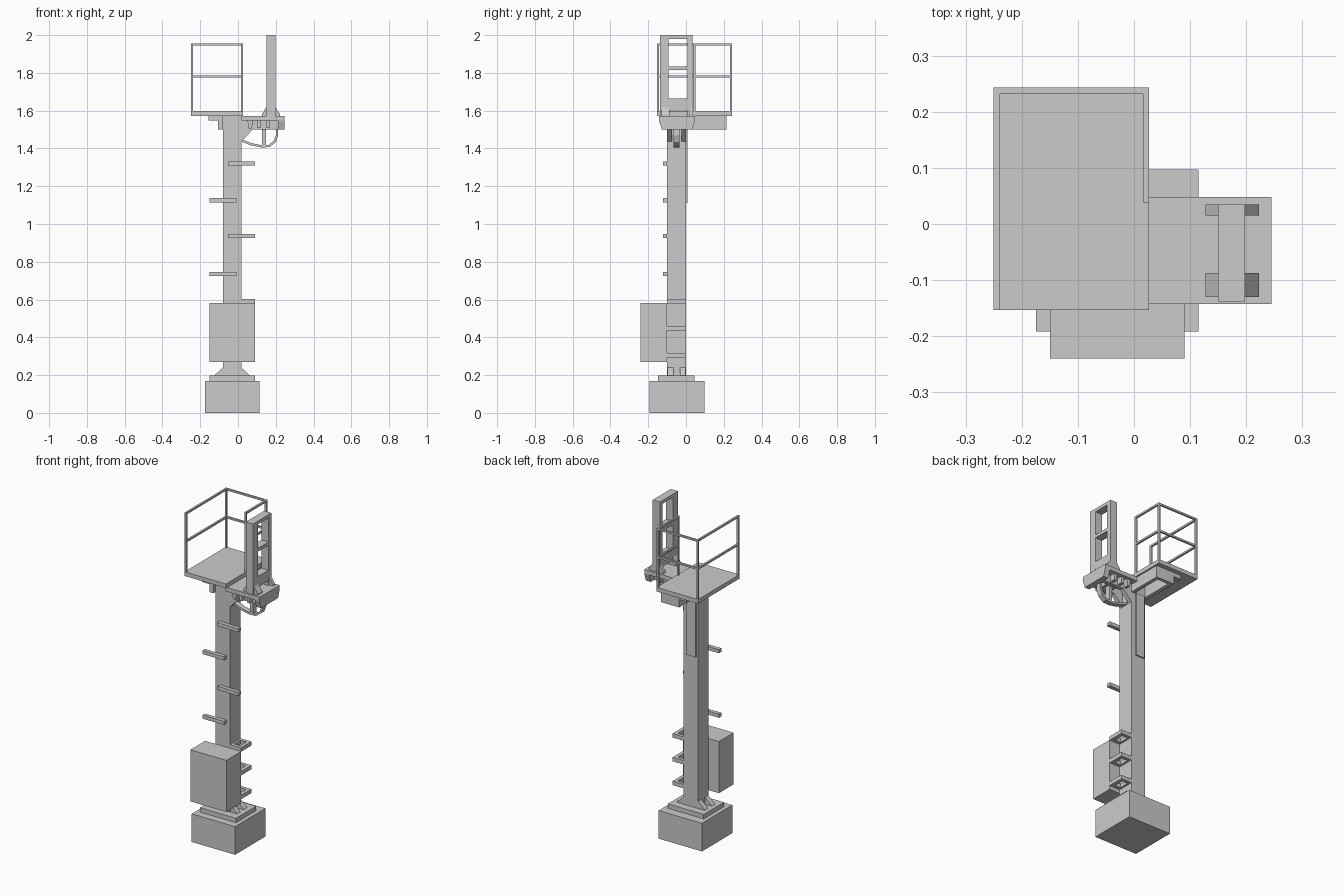
import bpy, bmesh, math
from mathutils import Vector

if "Cube" in bpy.data.objects:
    bpy.data.objects.remove(bpy.data.objects["Cube"])


def finish(name, bm):
    bmesh.ops.recalc_face_normals(bm, faces=bm.faces)
    me = bpy.data.meshes.new(name)
    bm.to_mesh(me)
    bm.free()
    ob = bpy.data.objects.new(name, me)
    bpy.context.collection.objects.link(ob)
    return ob


def add_prism(bm, pts, axis, a, b):
    """Extrude a 2D profile along axis from a to b (other axes in xyz order)."""
    rings = []
    for t in (a, b):
        ring = []
        for p in pts:
            c = list(p)
            c.insert(axis, t)
            ring.append(bm.verts.new(c))
        rings.append(ring)
    n = len(pts)
    bm.faces.new(rings[0])
    bm.faces.new(rings[1])
    for i in range(n):
        j = (i + 1) % n
        bm.faces.new((rings[0][i], rings[0][j], rings[1][j], rings[1][i]))


def boxes(name, *specs):
    """One object from boxes given as (x0, x1, y0, y1, z0, z1)."""
    bm = bmesh.new()
    for x0, x1, y0, y1, z0, z1 in specs:
        add_prism(bm, [(x0, y0), (x1, y0), (x1, y1), (x0, y1)], 2, z0, z1)
    return finish(name, bm)


def prisms(name, pts, axis, spans):
    bm = bmesh.new()
    for a, b in spans:
        add_prism(bm, pts, axis, a, b)
    return finish(name, bm)


# Foundation, foot plate and mast
boxes("foundation", (-.175, .115, -.192, .097, 0, .17))
boxes("foot_plate", (-.15, .09, -.148, .045, .17, .197))
boxes("mast", (-.08, .018, -.10, 0, .197, 1.572))
boxes("mast_back_plate", (-.07, -.01, 0, .008, 1.11, 1.5))

# Gussets at the foot of the mast, both sides
for side, x, d in (("left", -.08, -1), ("right", .018, 1)):
    prisms("foot_gussets_" + side,
           [(x, .197), (x + d * .045, .197), (x + d * .038, .205), (x, .24)],
           1, [(-.098, -.067), (-.033, -.002)])

# Equipment cabinet
boxes("cabinet", (-.15, .09, -.24, -.10, .27, .582))

# Open-framed steps on the right side
for i, z in enumerate((.293, .437, .58)):
    boxes(f"side_step_{i + 1}",
          (.018, .09, -.10, -.08, z, z + .024),
          (.018, .09, -.02, 0, z, z + .024),
          (.068, .09, -.08, -.02, z, z + .024),
          (.018, .03, -.08, -.02, z, z + .024))

# Alternating climbing rungs on the front
for i, z in enumerate((.725, .925, 1.115, 1.31)):
    x = -.15 if i % 2 == 0 else -.053
    boxes(f"rung_{i + 1}", (x, x + .142, -.123, -.10, z, z + .022))

# Service platform and its carrying beams
boxes("service_platform", (-.25, .027, -.153, .243, 1.572, 1.597))
boxes("platform_beams",
      (-.105, -.08, -.12, .215, 1.5, 1.572),
      (-.005, .018, 0, .215, 1.5, 1.572),
      (-.08, -.005, .195, .215, 1.5, 1.572),
      (-.155, -.105, -.12, -.09, 1.548, 1.572),
      (-.155, -.105, .185, .215, 1.548, 1.572))

# Handrail around three sides: posts, mid rail, top rail
r = .011
x0, x1, y0, ym, y1 = -.25, .027, -.153, .038, .243
rail = [(x, x + r, y, y + r, 1.597, 1.955)
        for x, y in ((x0, y0), (x0, y1 - r), (x1 - r, y1 - r), (x1 - r, ym))]
for z in (1.775, 1.944):
    rail += [(x0, x0 + r, y0 + r, y1 - r, z, z + r),
             (x0 + r, x1 - r, y1 - r, y1, z, z + r),
             (x1 - r, x1, ym + r, y1 - r, z, z + r)]
boxes("handrail", *rail)

# Signal bracket: top plate, tapered end plate, ribs
boxes("bracket_plate", (.018, .245, -.143, .048, 1.547, 1.572))
taper = [(-.143, 1.547), (-.128, 1.5), (.033, 1.5), (.048, 1.547)]
prisms("bracket_end_plate", taper, 0, [(.212, .245)])
prisms("bracket_ribs",
       [(.05, 1.547), (.08, 1.547), (.073, 1.505), (.057, 1.505)], 1,
       [(-.128, -.10), (.005, .033)])
boxes("bracket_beams",
      (.018, .212, -.10, -.075, 1.5, 1.547),
      (.018, .212, -.025, 0, 1.5, 1.547),
      (.10, .118, -.128, .033, 1.508, 1.547),
      (.15, .168, -.128, .033, 1.508, 1.547))
prisms("bracket_gussets", [(.018, 1.437), (.018, 1.5), (.078, 1.5)], 1,
       [(-.10, -.075), (-.025, 0)])

# Curved strap below the bracket, with hanger
path = [Vector(p) for p in ((.018, 1.443), (.07, 1.422), (.125, 1.411),
                            (.165, 1.413), (.195, 1.437), (.207, 1.47), (.207, 1.502))]
outer, inner = [], []
for i, p in enumerate(path):
    t = (path[min(i + 1, len(path) - 1)] - path[max(i - 1, 0)]).normalized()
    n = Vector((-t.y, t.x)) * .006
    outer.append(tuple(p - n))
    inner.append(tuple(p + n))
prisms("support_strap", outer + inner[::-1], 1, [(-.066, -.034)])
boxes("strap_hanger", (.128, .148, -.066, -.034, 1.41, 1.547))

# Signal frame with two windows
A, B, C, D = -.138, -.092, .008, .035
X = (.15, .198)
boxes("signal_frame",
      (*X, A, B, 1.572, 2.0), (*X, C, D, 1.572, 2.0),
      (*X, B, C, 1.98, 2.0), (*X, B, C, 1.815, 1.835),
      (*X, B, C, 1.60, 1.665))

# Flared feet of the signal frame
prisms("signal_feet",
       [(.127, 1.572), (.223, 1.572), (.223, 1.582), (.198, 1.618),
        (.15, 1.618), (.127, 1.582)],
       1, [(-.13, -.087), (.015, .035)])
